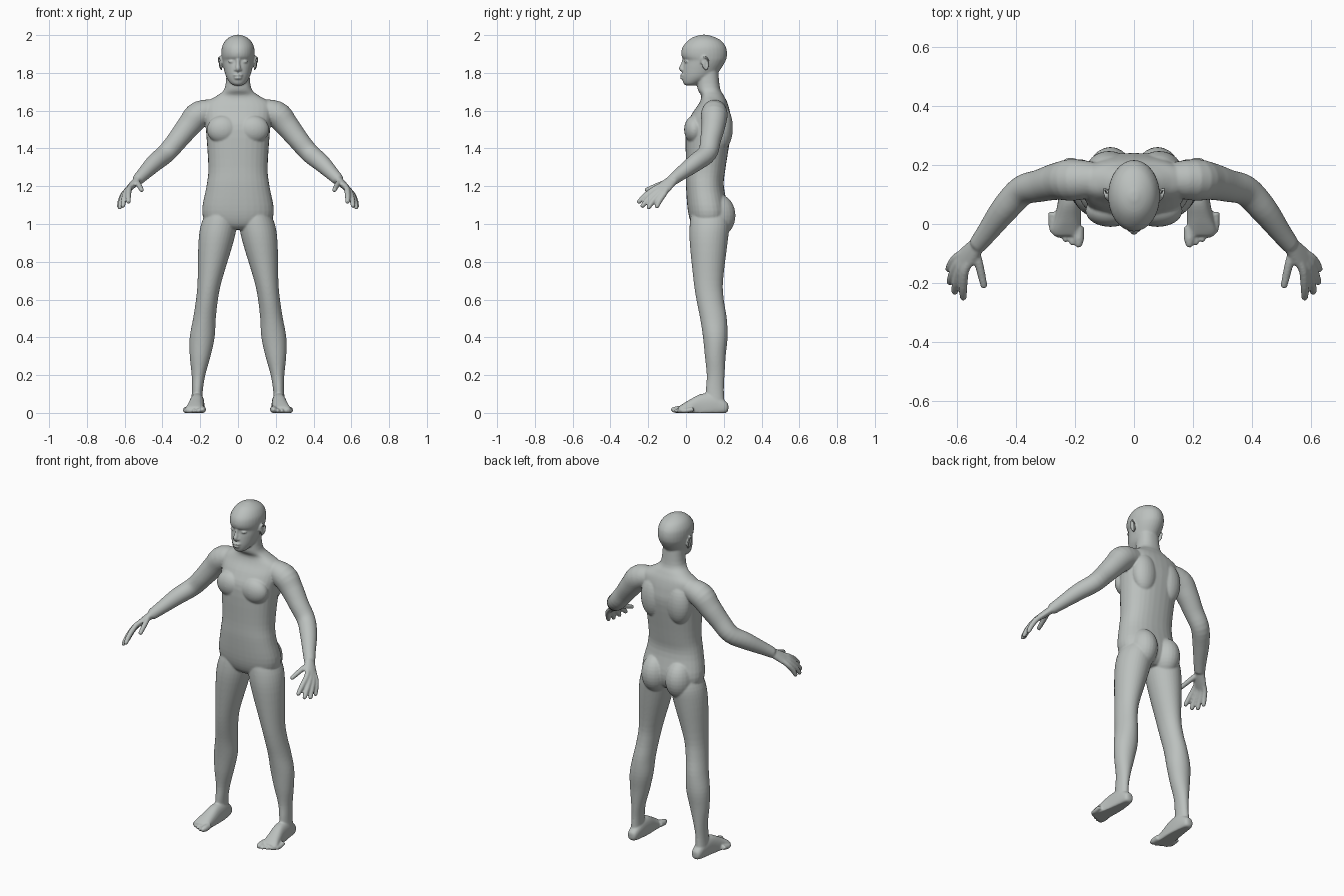
import bpy
import bmesh
import math
from mathutils import Vector, Matrix

cube = bpy.data.objects.get("Cube")
if cube:
    bpy.data.objects.remove(cube)

X, Y, Z = Vector((1, 0, 0)), Vector((0, 1, 0)), Vector((0, 0, 1))
bm = bmesh.new()


def spline(rows, steps=4):
    """Catmull-Rom curve through rows of numbers."""
    curve = []
    for i in range(len(rows) - 1):
        before, start = rows[max(i - 1, 0)], rows[i]
        end, after = rows[i + 1], rows[min(i + 2, len(rows) - 1)]
        for step in range(steps):
            t = step / steps
            curve.append([
                b + t / 2 * (c - a + t * (2 * a - 5 * b + 4 * c - d + t * (3 * (b - c) + d - a)))
                for a, b, c, d in zip(before, start, end, after)])
    return curve + [list(rows[-1])]


def signed_power(value, exponent):
    return math.copysign(abs(value) ** exponent, value)


def loft(rows, wide=X, axis=None, side=1, power=2, sides=32):
    """Skin rings along a path; rows hold x, y, z, half width and, for ovals, half depth."""
    rows = spline(rows)
    centres = [Vector(row[:3]) for row in rows]
    last = len(rows) - 1
    rings = []
    for i, row in enumerate(rows):
        tangent = axis or (centres[min(i + 1, last)] - centres[max(i - 1, 0)]).normalized()
        across = (wide - tangent * wide.dot(tangent)).normalized()
        through = tangent.cross(across)
        ring = []
        for k in range(sides):
            angle = math.tau * k / sides
            point = (centres[i]
                     + across * row[3] * signed_power(math.cos(angle), 2 / power)
                     + through * row[-1] * signed_power(math.sin(angle), 2 / power))
            ring.append(bm.verts.new((point.x * side, point.y, max(point.z, 0))))
        rings.append(ring)
    for lower, upper in zip(rings, rings[1:]):
        for k in range(sides):
            n = (k + 1) % sides
            bm.faces.new((lower[k], lower[n], upper[n], upper[k]))
    bm.faces.new(rings[0][::-1])
    bm.faces.new(rings[-1])


def slices(rows, centre_x=lambda height: 0, **options):
    """Horizontal slices given as height, half width, front y and back y."""
    loft([(centre_x(height), (front + back) / 2, height, width, (back - front) / 2)
          for height, width, front, back in rows], axis=Z, **options)


def blob(centre, radii, side=1, tilt=0):
    """Ellipsoid, turned about the vertical."""
    place = Matrix.Translation((centre[0] * side, centre[1], centre[2]))
    turn = Matrix.Rotation(tilt * side, 4, "Z")
    bmesh.ops.create_uvsphere(bm, u_segments=24, v_segments=16, radius=1,
                              matrix=place @ turn @ Matrix.Diagonal((*radii, 1)))


def digit(points, radius, side):
    """Finger or toe with a rounded tip."""
    *joints, tip = [Vector(point) for point in points]
    back = (joints[-1] - tip).normalized() * radius
    rows = [(*joint, radius * 1.1) for joint in joints]
    rows += [(*(tip + back * along), radius * size)
             for along, size in ((1, 0.9), (0.2, 0.6), (0, 0.2))]
    loft(rows, side=side, sides=16)


def leg_centre(height):
    """Legs splay outward toward the ankles."""
    return 0.22 - 0.12 * height ** 1.5


# Torso and neck
slices([(0.97, 0.06, 0.06, 0.18), (1, 0.16, 0.03, 0.21), (1.07, 0.19, 0.01, 0.225),
        (1.2, 0.167, 0, 0.2), (1.3, 0.157, 0, 0.21), (1.5, 0.17, 0, 0.24),
        (1.58, 0.18, 0.03, 0.235), (1.64, 0.175, 0.07, 0.22), (1.68, 0.11, 0.08, 0.2),
        (1.72, 0.07, 0.06, 0.18), (1.82, 0.06, 0.06, 0.17)], power=2.3)

# Head
slices([(1.733, 0.02, 0, 0.05), (1.745, 0.04, -0.014, 0.08), (1.78, 0.063, -0.02, 0.15),
        (1.83, 0.077, -0.016, 0.19), (1.865, 0.084, -0.01, 0.21), (1.885, 0.087, -0.022, 0.216),
        (1.91, 0.088, -0.025, 0.217), (1.94, 0.084, -0.016, 0.21), (1.97, 0.068, 0.01, 0.187),
        (1.99, 0.043, 0.04, 0.15), (2.002, 0.012, 0.08, 0.11)])

# Nose and lips
loft([(0, -0.01, 1.87, 0.01), (0, -0.017, 1.845, 0.01),
      (0, -0.025, 1.824, 0.013), (0, -0.02, 1.81, 0.008)])
for height, width in ((1.788, 0.027), (1.773, 0.022)):
    blob((0, -0.015, height), (width, 0.017, 0.008))

# Hand landmarks
wrist = Vector((0.535, -0.075, 1.23))
first_knuckle, last_knuckle = Vector((0.575, -0.16, 1.19)), Vector((0.605, -0.115, 1.16))
first_tip, last_tip = Vector((0.58, -0.257, 1.11)), Vector((0.632, -0.158, 1.083))
fan = Vector((0.015, -0.015, -0.015))
palm_end = first_knuckle.lerp(last_knuckle, 0.5)

for side in (1, -1):
    # Eyelids, nostrils and ears
    blob((0.034, 0.005, 1.86), (0.018, 0.015, 0.008), side)
    blob((0.013, -0.016, 1.817), (0.008, 0.011, 0.007), side)
    blob((0.09, 0.1, 1.847), (0.007, 0.017, 0.03), side, tilt=0.35)
    rim = [math.pi * step / 4 for step in range(7)]
    loft([(0.085 + 0.017 * math.sin(a / 1.5), 0.1 - 0.02 * math.cos(a),
           1.85 + 0.035 * math.sin(a), 0.005) for a in rim], side=side, sides=12)

    # Chest, shoulder blades and buttocks
    blob((0.08, 0.045, 1.5), (0.085, 0.055, 0.075), side)
    blob((0.085, 0.19, 1.51), (0.075, 0.058, 0.12), side)
    blob((0.08, 0.165, 1.045), (0.08, 0.097, 0.115), side)

    # Arm
    loft([(0.08, 0.15, 1.61, 0.05), (0.2, 0.15, 1.583, 0.07), (0.26, 0.145, 1.52, 0.063),
          (0.32, 0.13, 1.445, 0.055), (0.38, 0.113, 1.375, 0.051), (0.44, 0.05, 1.325, 0.047),
          (0.5, -0.03, 1.265, 0.036), (*wrist, 0.03, 0.025)], wide=Y, side=side)

    # Palm
    loft([(*wrist.lerp(palm_end, along), width, depth)
          for along, width, depth in ((-0.2, 0.028, 0.022), (0.3, 0.035, 0.02),
                                      (0.7, 0.04, 0.017), (1.1, 0.036, 0.013))],
         wide=last_knuckle - first_knuckle, side=side)

    # Fingers fan out between the first and the last
    for i in range(4):
        t = i / 3
        spread = fan * math.sin(math.pi * t)
        knuckle = first_knuckle.lerp(last_knuckle, t) + spread / 3
        tip = first_tip.lerp(last_tip, t) + spread
        bend = knuckle.lerp(tip, 0.5) + Vector((0.003, -0.003, 0.003))
        digit((wrist.lerp(knuckle, 0.5), knuckle, bend, tip), 0.0135, side)

    # Thumb
    digit(((0.54, -0.09, 1.225), (0.527, -0.135, 1.21), (0.508, -0.218, 1.177)), 0.0135, side)

    # Leg
    slices([(1.07, 0.075, 0.03, 0.22), (1, 0.095, 0.02, 0.23), (0.9, 0.092, 0.02, 0.22),
            (0.7, 0.064, 0.04, 0.196), (0.6, 0.058, 0.055, 0.2), (0.5, 0.06, 0.075, 0.216),
            (0.4, 0.066, 0.09, 0.22), (0.3, 0.055, 0.1, 0.21), (0.2, 0.036, 0.11, 0.204),
            (0.12, 0.029, 0.105, 0.2), (0.04, 0.03, 0.105, 0.205)], leg_centre, side=side)

    # Foot
    loft([(0.215, 0.224, 0.03, 0.012, 0.015), (0.215, 0.21, 0.03, 0.028, 0.032),
          (0.215, 0.15, 0.04, 0.036, 0.06), (0.218, 0.08, 0.03, 0.04, 0.07),
          (0.225, 0.02, 0.02, 0.045, 0.05), (0.23, -0.02, 0.016, 0.05, 0.03),
          (0.228, -0.04, 0.014, 0.046, 0.018)], axis=Y, side=side, power=2.4)

    # Toes step back from the big toe outward
    for i in range(5):
        t = i / 4
        radius = 0.0115 if i else 0.017
        x, y = 0.188 + 0.09 * t, -0.08 + 0.05 * t ** 1.5
        digit(((x, y + 0.07, 0.02), (x, y + 0.03, radius), (x, y, radius)), radius, side)

bmesh.ops.recalc_face_normals(bm, faces=bm.faces)
mesh = bpy.data.meshes.new("body")
bm.to_mesh(mesh)
bm.free()
body = bpy.data.objects.new("body", mesh)
bpy.context.scene.collection.objects.link(body)

# Fuse the parts into one smooth skin
fuse = body.modifiers.new("fuse", "REMESH")
fuse.mode = "VOXEL"
fuse.voxel_size = 0.005
fuse.use_smooth_shade = True
soften = body.modifiers.new("soften", "SMOOTH")
soften.factor = 0.5
soften.iterations = 6

skin = bpy.data.materials.new("pale grey skin")
skin.use_nodes = True
colour = (0.5, 0.53, 0.515, 1)
skin.diffuse_color = colour
skin.node_tree.nodes["Principled BSDF"].inputs["Base Color"].default_value = colour
mesh.materials.append(skin)
